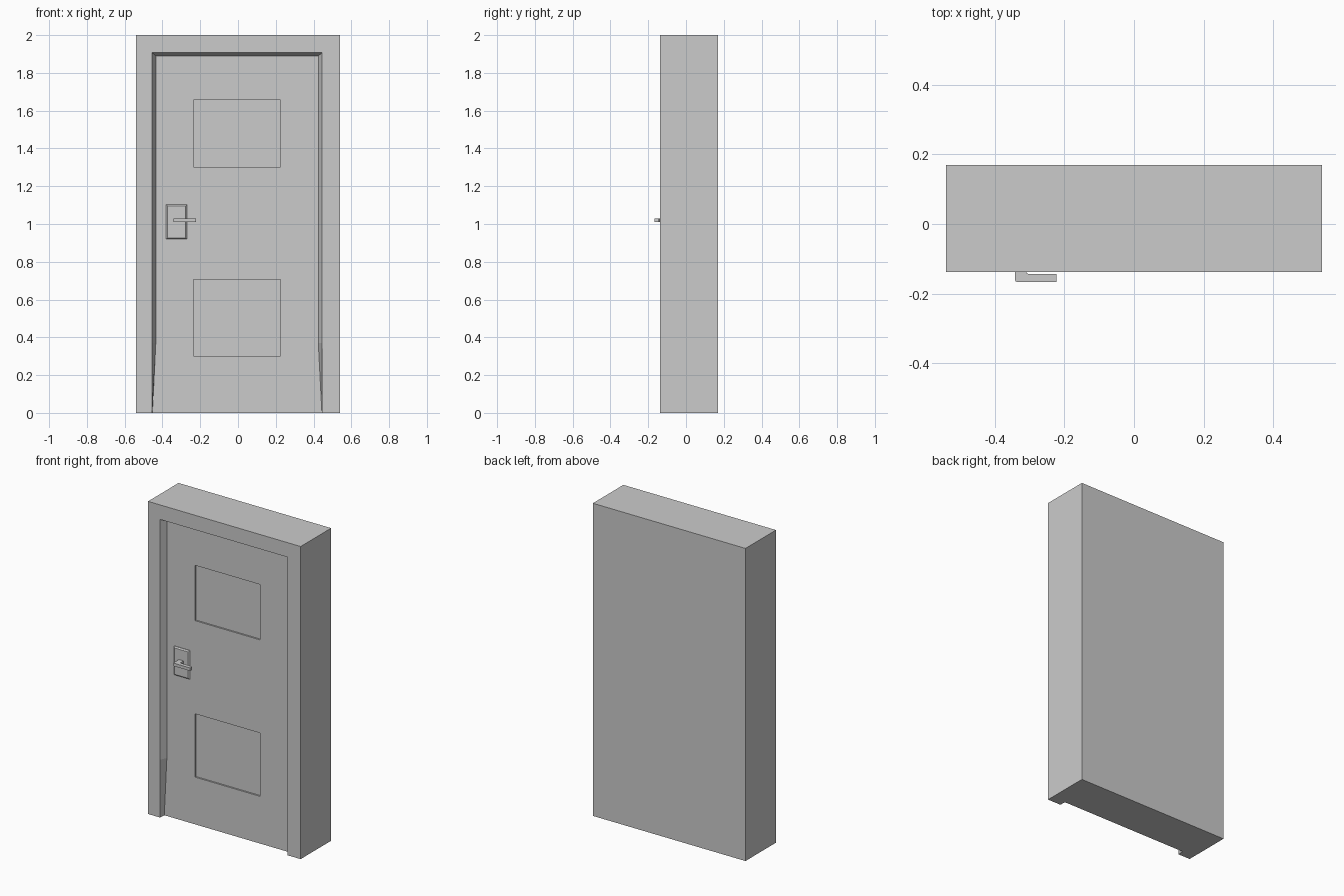
import bpy, bmesh, math

if "Cube" in bpy.data.objects:
    bpy.data.objects.remove(bpy.data.objects["Cube"])

FRONT, LEAF, BACK = -0.138, -0.098, 0.17


def finish(name, bm):
    bmesh.ops.recalc_face_normals(bm, faces=bm.faces)
    mesh = bpy.data.meshes.new(name)
    bm.to_mesh(mesh)
    bm.free()
    obj = bpy.data.objects.new(name, mesh)
    bpy.context.collection.objects.link(obj)
    return obj


def loop(bm, pts, y):
    return [bm.verts.new((x, y, z)) for x, z in pts]


def bridge(bm, a, b, closed=False):
    n = len(a)
    for i in range(n if closed else n - 1):
        j = (i + 1) % n
        bm.faces.new((a[i], a[j], b[j], b[i]))


def arch(left, right, top, foot_l, foot_r, knee=0.37):
    """Door-shaped open outline, from left foot over the top to right foot."""
    return [(foot_l, 0), (left, knee), (left, top),
            (right, top), (right, knee), (foot_r, 0)]


def rect(x0, x1, z0, z1):
    return [(x0, z0), (x1, z0), (x1, z1), (x0, z1)]


def loft(name, sections):
    """Closed solid through (outline, y) sections."""
    bm = bmesh.new()
    loops = [loop(bm, pts, y) for pts, y in sections]
    for a, b in zip(loops, loops[1:]):
        bridge(bm, a, b, True)
    bm.faces.new(loops[0])
    bm.faces.new(loops[-1])
    return finish(name, bm)


# frame block with a splayed reveal that flares out at the foot, and the door face
bm = bmesh.new()
outer = arch(-0.54, 0.54, 2.0, -0.54, 0.54)
back = loop(bm, outer, BACK)
face = loop(bm, outer, FRONT)
opening = loop(bm, arch(-0.455, 0.446, 1.907, -0.455, 0.446), FRONT)
leaf = loop(bm, arch(-0.435, 0.425, 1.89, -0.453, 0.444), LEAF)
for a, b in ((back, face), (face, opening), (opening, leaf)):
    bridge(bm, a, b)
bm.faces.new(back)
bm.faces.new(leaf)
bm.faces.new((back[0], face[0], opening[0], leaf[0],
              leaf[-1], opening[-1], face[-1], back[-1]))
door = finish("door_and_frame", bm)

# two shallow sunk panels
for z0, z1 in ((0.302, 0.707), (1.303, 1.657)):
    panel = rect(-0.235, 0.224, z0, z1)
    cutter = loft("panel_cutter", [(panel, LEAF - 0.02), (panel, LEAF + 0.01)])
    cutter.hide_render = True
    mod = door.modifiers.new("sunk_panel", 'BOOLEAN')
    mod.operation = 'DIFFERENCE'
    mod.solver = 'EXACT'
    mod.object = cutter
    bpy.context.view_layer.objects.active = door
    bpy.ops.object.modifier_apply(modifier=mod.name)
    bpy.data.objects.remove(cutter)

# handle plate with chamfered front edges
base = rect(-0.38, -0.27, 0.92, 1.103)
top = rect(-0.373, -0.277, 0.927, 1.096)
loft("handle_plate", [(base, LEAF + 0.003), (base, LEAF - 0.004), (top, LEAF - 0.011)])


# lever: L-shaped plan with rounded corners, extruded upwards
def arc(cx, cy, r, a0, a1, n=4):
    return [(cx + r * math.cos(math.radians(a0 + (a1 - a0) * i / n)),
             cy + r * math.sin(math.radians(a0 + (a1 - a0) * i / n))) for i in range(n + 1)]


plan = ([(-0.309, LEAF - 0.008), (-0.342, LEAF - 0.008)]
        + arc(-0.334, -0.159, 0.008, 180, 270)
        + arc(-0.226, -0.163, 0.004, 270, 360)
        + arc(-0.226, -0.147, 0.004, 0, 90)
        + arc(-0.303, -0.137, 0.006, 270, 180))
bm = bmesh.new()
low = [bm.verts.new((x, y, 1.011)) for x, y in plan]
high = [bm.verts.new((x, y, 1.030)) for x, y in plan]
bridge(bm, low, high, True)
bm.faces.new(low)
bm.faces.new(high)
finish("handle_lever", bm)
